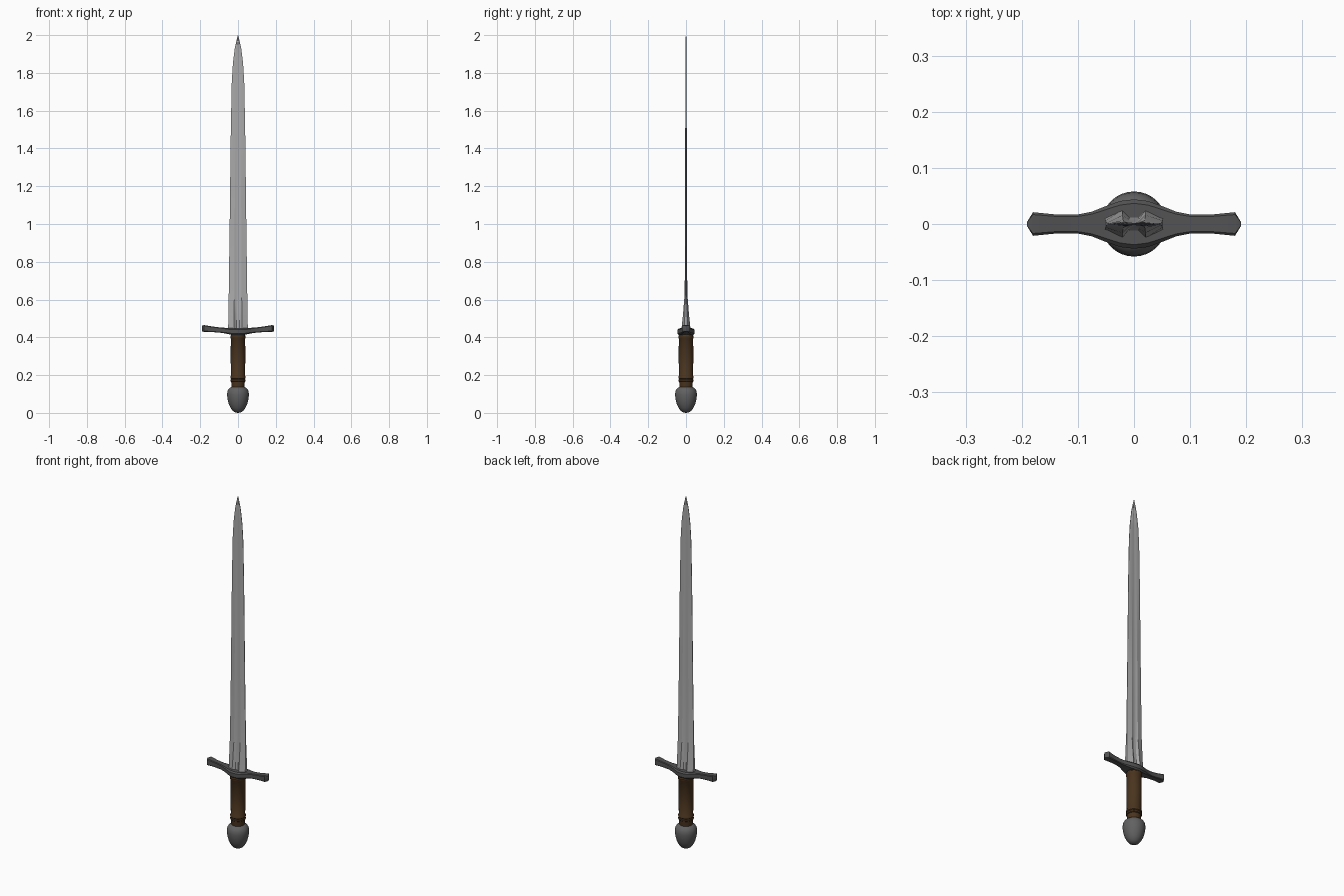
import bpy, bmesh, math

cube = bpy.data.objects.get("Cube")
if cube:
    bpy.data.objects.remove(cube)


def material(name, rgb, metallic=0.0):
    m = bpy.data.materials.new(name)
    m.use_nodes = True
    m.diffuse_color = (*rgb, 1)
    bsdf = m.node_tree.nodes["Principled BSDF"]
    bsdf.inputs["Base Color"].default_value = (*rgb, 1)
    bsdf.inputs["Roughness"].default_value = 0.6
    return m


STEEL = material("blade steel", (0.40, 0.40, 0.40))
IRON = material("dark iron", (0.085, 0.085, 0.088))
POMMEL = material("pommel grey", (0.12, 0.12, 0.12))
LEATHER = material("brown leather", (0.068, 0.034, 0.013))


def loft(name, rings, mat, angle):
    """Skin a list of equal-length point rings and cap both ends."""
    bm = bmesh.new()
    loops = [[bm.verts.new(p) for p in ring] for ring in rings]
    n = len(loops[0])
    for a, b in zip(loops, loops[1:]):
        for i in range(n):
            j = (i + 1) % n
            bm.faces.new((a[i], a[j], b[j], b[i]))
    bm.faces.new(loops[0][::-1])
    bm.faces.new(loops[-1])
    bmesh.ops.remove_doubles(bm, verts=bm.verts, dist=0.00005)
    bmesh.ops.recalc_face_normals(bm, faces=bm.faces)
    mesh = bpy.data.meshes.new(name)
    bm.to_mesh(mesh)
    bm.free()
    mesh.materials.append(mat)
    obj = bpy.data.objects.new(name, mesh)
    bpy.context.collection.objects.link(obj)
    bpy.ops.object.select_all(action="DESELECT")
    bpy.context.view_layer.objects.active = obj
    obj.select_set(True)
    bpy.ops.object.shade_smooth_by_angle(angle=math.radians(angle))
    return obj


def lathe(name, profile, mat, sides=32):
    """Turn (radius, height) pairs around the z axis."""
    turn = [math.tau * i / sides for i in range(sides)]
    return loft(name, [[(r * math.cos(t), r * math.sin(t), z) for t in turn]
                       for r, z in profile], mat, 40)


# Blade: flattened section with a shallow fuller, swelling at the guard
def blade_ring(z, w, ridge, edge):
    half = [(w, -edge), (w, edge), (w * 0.4, ridge), (w * 0.16, ridge * 0.5)]
    return [(x, y, z) for x, y in half] + [(-x, y, z) for x, y in half[:0:-1]] + \
        [(-w, -edge, z)] + [(-w * 0.4, -ridge, z), (-w * 0.16, -ridge * 0.5, z),
                            (w * 0.16, -ridge * 0.5, z), (w * 0.4, -ridge, z)]


stations = [(0.435, 0.052, 0.025, 0.010), (0.52, 0.051, 0.016, 0.006),
            (0.63, 0.049, 0.007, 0.002), (1.0, 0.044, 0.005, 0.001),
            (1.5, 0.038, 0.004, 0.001), (1.75, 0.033, 0.003, 0.001),
            (1.85, 0.027, 0.003, 0.001), (1.93, 0.017, 0.003, 0.001),
            (1.98, 0.006, 0.002, 0.001), (2.0, 0.001, 0.001, 0.0005)]
loft("blade", [blade_ring(*s) for s in stations], STEEL, 20)


# Crossguard: wide in the middle, waisted arms, flared and pointed ends
def guard_ring(x, depth, low, high):
    b = min(depth, high - low) * 0.2
    return [(x, -depth, low + b), (x, -depth + b, low), (x, depth - b, low),
            (x, depth, low + b), (x, depth, high - b), (x, depth - b, high),
            (x, -depth + b, high), (x, -depth, high - b)]


arm = [(0.0, 0.044, 0.412, 0.448), (0.025, 0.041, 0.412, 0.448),
       (0.05, 0.032, 0.417, 0.449), (0.075, 0.022, 0.422, 0.451),
       (0.10, 0.017, 0.425, 0.453), (0.14, 0.017, 0.428, 0.458),
       (0.18, 0.021, 0.429, 0.465), (0.191, 0.003, 0.432, 0.461)]
guard = [guard_ring(-x, *rest) for x, *rest in arm[:0:-1]] + \
    [guard_ring(*s) for s in arm]
loft("crossguard", guard, IRON, 35)

# Grip: leather wrap with raised bands near both ends
lathe("grip", [(0.034, 0.13), (0.036, 0.165), (0.040, 0.168), (0.040, 0.176),
               (0.036, 0.179), (0.040, 0.183), (0.040, 0.192), (0.037, 0.196),
               (0.039, 0.29), (0.038, 0.392), (0.041, 0.396), (0.041, 0.406),
               (0.037, 0.410), (0.036, 0.418)], LEATHER)

# Pommel: egg shape, broad shoulder above and rounded point below
lathe("pommel", [(0.0, 0.0), (0.014, 0.002), (0.027, 0.010), (0.039, 0.026),
                 (0.049, 0.048), (0.055, 0.072), (0.058, 0.096),
                 (0.056, 0.114), (0.050, 0.126), (0.040, 0.135),
                 (0.030, 0.139), (0.0, 0.139)], POMMEL)
